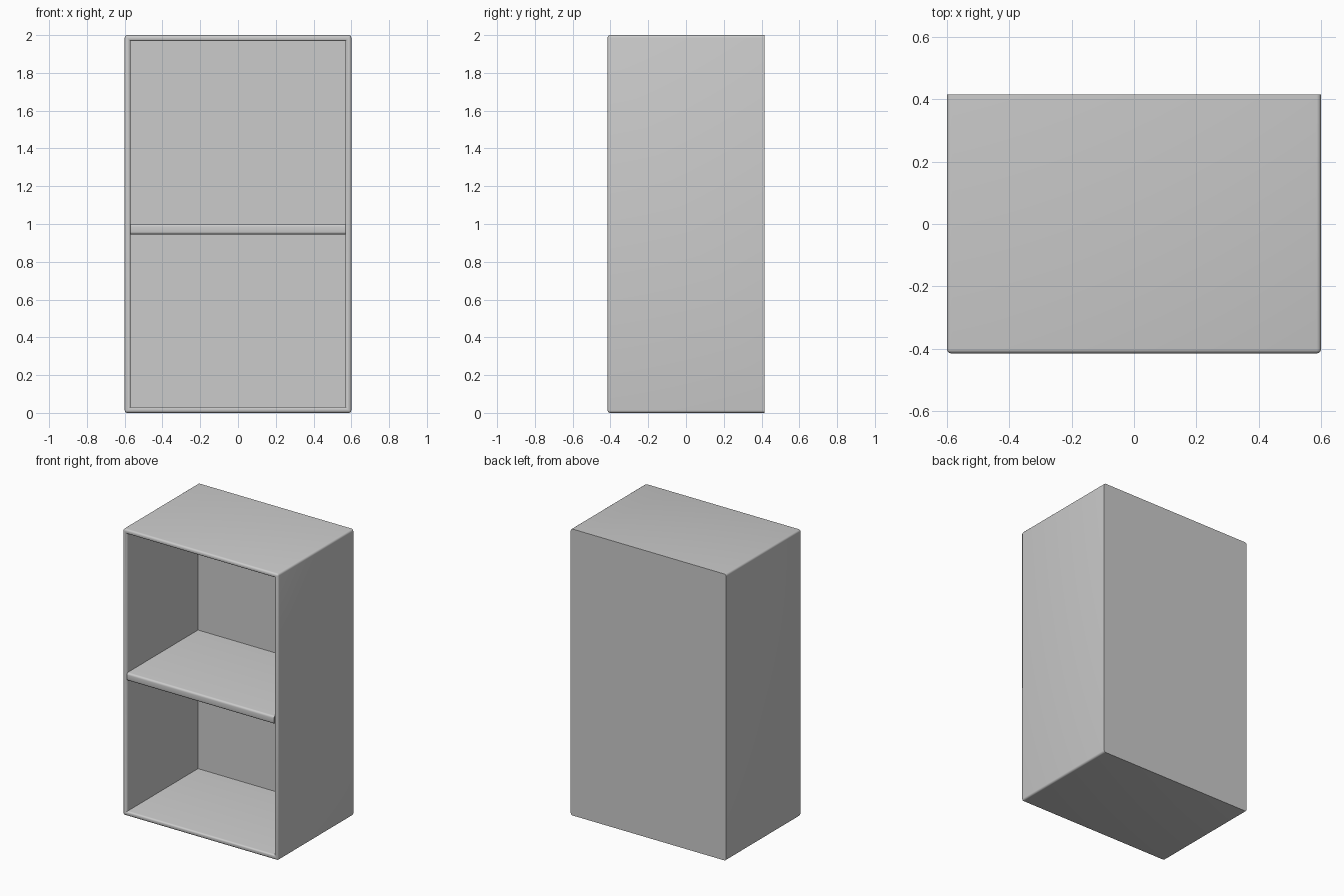
import bpy, bmesh
from mathutils import Vector

if "Cube" in bpy.data.objects:
    bpy.data.objects.remove(bpy.data.objects["Cube"])

W, D, H = 1.2, 0.83, 2.0      # outer size
T = 0.032                     # panel thickness
BACK = 0.045                  # back panel thickness
R = 0.014                     # edge rounding


def box(center, size):
    bm = bmesh.new()
    bmesh.ops.create_cube(bm, size=1)
    for v in bm.verts:
        v.co = Vector([c + a * s for c, a, s in zip(center, v.co, size)])
    return bm


def finish(bm, name, edges):
    bmesh.ops.bevel(bm, geom=edges, offset=R, segments=4, profile=0.5, affect='EDGES')
    bmesh.ops.recalc_face_normals(bm, faces=bm.faces)
    mesh = bpy.data.meshes.new(name)
    bm.to_mesh(mesh)
    bm.free()
    ob = bpy.data.objects.new(name, mesh)
    bpy.context.collection.objects.link(ob)
    bpy.ops.object.select_all(action='DESELECT')
    ob.select_set(True)
    bpy.context.view_layer.objects.active = ob
    bpy.ops.object.shade_smooth_by_angle(angle=0.6)
    return ob


# Cabinet: box with the front inset and pushed in to leave the back panel
bm = box((0, 0, H / 2), (W, D, H))
front = min(bm.faces, key=lambda f: f.calc_center_median().y)
corners = [e for e in bm.edges if abs(e.verts[0].co.y - e.verts[1].co.y) > 0.1]
outer = list(front.edges)
bmesh.ops.inset_region(bm, faces=[front], thickness=T, use_even_offset=True)
inner = list(front.edges)
pushed = bmesh.ops.extrude_discrete_faces(bm, faces=[front])['faces'][0]
for v in pushed.verts:
    v.co.y = D / 2 - BACK
bm.edges.ensure_lookup_table()
# rounded: long outer corners plus both rims of the front frame
front_rim = [e for e in bm.edges if all(abs(v.co.y + D / 2) < 1e-5 for v in e.verts)
             and len({f for f in e.link_faces if f.normal.y < -0.9}) < 2]
front_rim = [e for e in front_rim
             if abs(e.verts[0].co.x - e.verts[1].co.x) < 1e-4
             or abs(e.verts[0].co.z - e.verts[1].co.z) < 1e-4]
corners = [e for e in bm.edges
           if all(abs(abs(v.co.x) - W / 2) < 1e-5 for v in e.verts)
           and abs(e.verts[0].co.y - e.verts[1].co.y) > 0.1]
finish(bm, "cabinet_body", list(set(front_rim + corners)))

# Middle shelf with a rounded front edge
z0, z1 = 0.945, 1.0
y0, y1 = -D / 2, D / 2 - BACK
bm = box((0, (y0 + y1) / 2, (z0 + z1) / 2), (W - 2 * T, y1 - y0, z1 - z0))
nose = [e for e in bm.edges if all(v.co.y < y0 + 1e-4 for v in e.verts)
        and abs(e.verts[0].co.x - e.verts[1].co.x) > 0.1]
finish(bm, "middle_shelf", nose)
